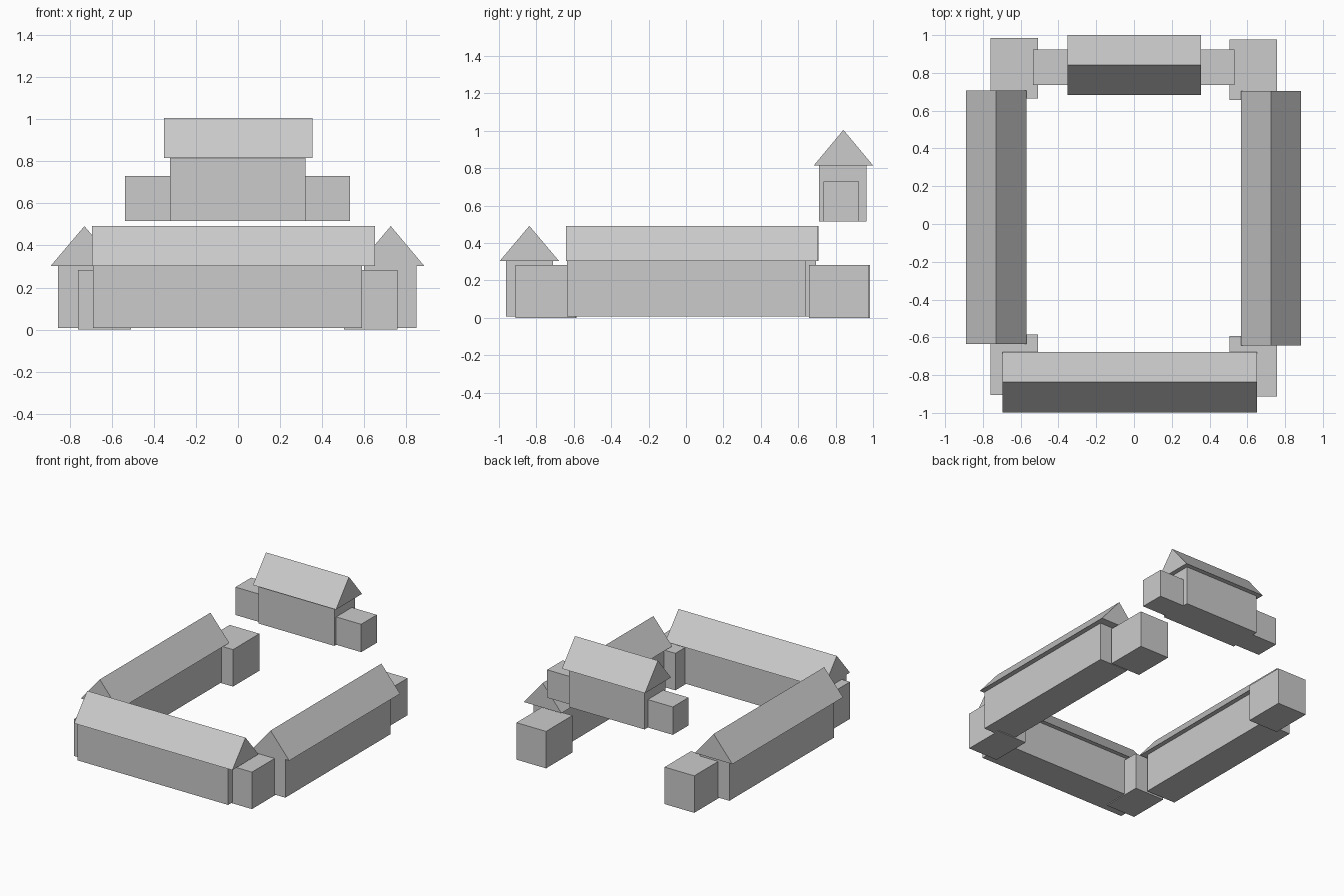
import bpy

if "Cube" in bpy.data.objects:
    bpy.data.objects.remove(bpy.data.objects["Cube"])


def mesh(name, verts, faces):
    me = bpy.data.meshes.new(name)
    me.from_pydata(verts, [], faces)
    me.update()
    ob = bpy.data.objects.new(name, me)
    bpy.context.collection.objects.link(ob)
    return ob


def box(name, x, y, z):
    bpy.ops.mesh.primitive_cube_add(size=1, location=[sum(r) / 2 for r in (x, y, z)])
    ob = bpy.context.object
    ob.name = name
    ob.scale = [r[1] - r[0] for r in (x, y, z)]
    return ob


def gable_roof(name, x, y, z, axis):
    # Closed triangular prism with its ridge along the given axis
    along, across = (x, y) if axis == 'x' else (y, x)
    profile = [(across[0], z[0]), (across[1], z[0]), (sum(across) / 2, z[1])]
    verts = [(a, c, h) if axis == 'x' else (c, a, h) for a in along for c, h in profile]
    faces = [(0, 2, 1), (3, 4, 5), (0, 1, 4, 3), (1, 2, 5, 4), (2, 0, 3, 5)]
    if axis == 'y':
        faces = [f[::-1] for f in faces]
    return mesh(name, verts, faces)


# Three long halls; each roof overhangs at one end
WALL, ROOF = (0.007, 0.303), (0.303, 0.492)
box("front_hall_walls", (-0.69, 0.59), (-0.963, -0.71), WALL)
gable_roof("front_hall_roof", (-0.695, 0.65), (-0.997, -0.678), ROOF, 'x')
box("left_hall_walls", (-0.855, -0.605), (-0.575, 0.695), WALL)
gable_roof("left_hall_roof", (-0.89, -0.57), (-0.635, 0.708), ROOF, 'y')
box("right_hall_walls", (0.60, 0.848), (-0.637, 0.642), WALL)
gable_roof("right_hall_roof", (0.567, 0.885), (-0.642, 0.703), ROOF, 'y')

# Flat-topped corner blocks
for name, x, y in (
    ("front_left", -0.76, -0.905),
    ("front_right", 0.505, -0.912),
    ("back_left", -0.76, 0.665),
    ("back_right", 0.505, 0.657),
):
    box(name + "_corner_block", (x, x + 0.252), (y, y + 0.32), (0, 0.284))

# Raised rear hall with two side wings
box("rear_hall_walls", (-0.323, 0.32), (0.712, 0.965), (0.516, 0.815))
gable_roof("rear_hall_roof", (-0.351, 0.354), (0.683, 1.0), (0.815, 1.005), 'x')
box("rear_left_wing", (-0.536, -0.30), (0.735, 0.925), (0.516, 0.73))
box("rear_right_wing", (0.30, 0.532), (0.735, 0.925), (0.516, 0.73))
